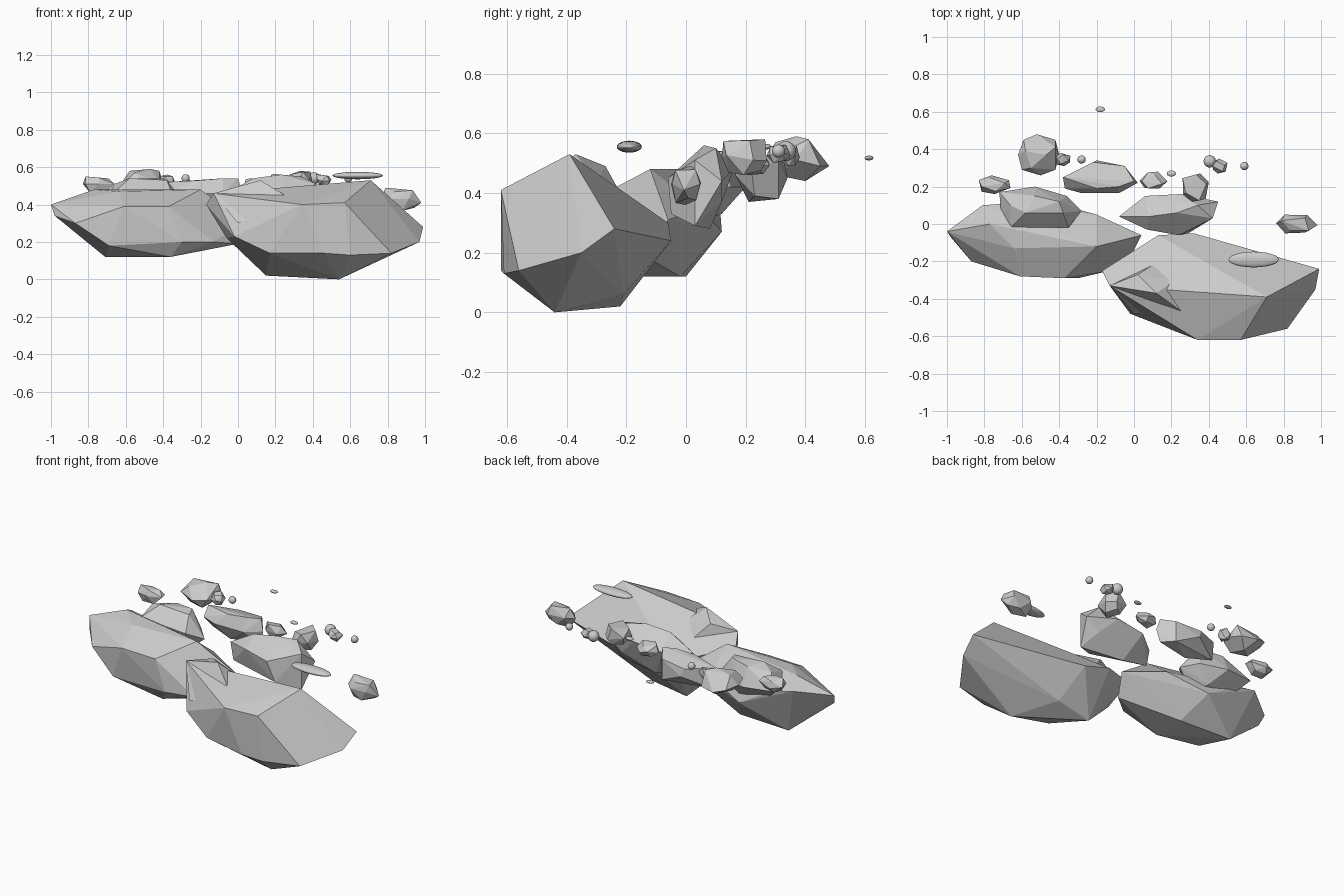
import bpy
import bmesh
import math
import random
from mathutils import Vector

default_cube = bpy.data.objects.get("Cube")
if default_cube:
    bpy.data.objects.remove(default_cube, do_unlink=True)

# Single stone colour shared by every part
stone = bpy.data.materials.new("stone_grey")
stone.use_nodes = True
stone.diffuse_color = (0.6, 0.6, 0.6, 1)
stone.node_tree.nodes["Principled BSDF"].inputs["Base Color"].default_value = stone.diffuse_color


def faceted_hull(name, points):
    """Flat-faced boulder wrapped tightly around its corner points."""
    bm = bmesh.new()
    for point in points:
        bm.verts.new(point)
    hull = bmesh.ops.convex_hull(bm, input=list(bm.verts))
    spare = set(hull["geom_interior"] + hull["geom_unused"])
    loose = [item for item in spare if isinstance(item, bmesh.types.BMVert)]
    bmesh.ops.delete(bm, geom=loose, context="VERTS")
    # Merge nearly coplanar triangles into broad facets
    bmesh.ops.dissolve_limit(bm, angle_limit=math.radians(5), verts=list(bm.verts), edges=list(bm.edges))
    bmesh.ops.recalc_face_normals(bm, faces=list(bm.faces))
    mesh = bpy.data.meshes.new(name)
    bm.to_mesh(mesh)
    bm.free()
    mesh.materials.append(stone)
    rock = bpy.data.objects.new(name, mesh)
    bpy.context.collection.objects.link(rock)
    return rock


def chipped_rock(name, low, high, seed):
    """Irregular rock made of three uneven rings, fitted into a box."""
    rng = random.Random(seed)
    points = []
    for sides, radius, height in ((4, 0.65, -1), (6, 1, -0.1), (4, 0.75, 0.9)):
        start = rng.uniform(0, math.tau)
        for step in range(sides):
            angle = start + math.tau * (step + rng.uniform(-0.2, 0.2)) / sides
            reach = radius * rng.uniform(0.85, 1.1)
            lift = height + rng.uniform(-0.25, 0.25)
            points.append(Vector((reach * math.cos(angle), reach * math.sin(angle), lift)))
    for axis in range(3):
        smallest = min(point[axis] for point in points)
        span = max(point[axis] for point in points) - smallest
        for point in points:
            fraction = (point[axis] - smallest) / span
            point[axis] = low[axis] + fraction * (high[axis] - low[axis])
    return faceted_hull(name, points)


def smooth_pebble(name, centre, radii):
    """Rounded pebble, either a ball or a flattened disc."""
    bpy.ops.mesh.primitive_uv_sphere_add(segments=24, ring_count=12, radius=1, location=centre)
    pebble = bpy.context.object
    pebble.name = name
    pebble.scale = radii
    pebble.data.materials.append(stone)
    bpy.ops.object.shade_smooth()
    return pebble


# Large front boulder: front face, underside, crest, ends and back
faceted_hull("front_boulder", [
    (.34, -.62, .4), (.57, -.62, .41), (.46, -.62, .14), (.6, -.61, .13), (.17, -.55, .14),
    (.15, -.22, .02), (.38, -.21, .06), (.54, -.44, 0),
    (.71, -.39, .53), (-.13, -.33, .46), (-.17, -.25, .4),
    (-.02, -.48, .23), (-.06, -.3, .22),
    (.99, -.24, .28), (.97, -.35, .2), (.82, -.56, .14),
    (.32, -.05, .24), (.13, -.06, .3), (.58, -.15, .22), (.32, -.19, .4),
])

# Raised shoulder on the left part of the front boulder's crest
faceted_hull("front_boulder_shoulder", [
    (.12, -.37, .53), (.02, -.27, .49), (-.13, -.33, .46), (.22, -.3, .44),
    (.3, -.5, .42), (0, -.48, .3), (.1, -.22, .4),
])

# Large left-hand boulder, set further back
faceted_hull("rear_boulder", [
    (-.61, -.28, .39), (-.37, -.29, .39), (-.69, -.25, .18), (-.3, -.29, .2),
    (-.71, 0, .12), (-.36, -.23, .12), (-.36, -.02, .12),
    (-1, -.04, .4), (-.98, -.07, .34), (-.87, -.2, .3),
    (-.77, 0, .48), (-.64, -.13, .47), (-.2, -.12, .48), (-.81, .1, .43),
    (-.68, .11, .4), (-.45, .12, .27), (-.2, .05, .35),
    (.04, -.06, .31), (0, -.14, .19), (-.13, -.25, .2),
])

# Medium boulder bridging the two large ones
faceted_hull("bridging_boulder", [
    (-.08, .04, .45), (.07, -.03, .47), (.24, -.06, .45), (.29, -.05, .33),
    (.42, .03, .51), (.45, .12, .44), (.25, .16, .48), (.06, .15, .46),
    (.08, .04, .54), (.23, .06, .56), (.34, .1, .55),
    (-.06, .04, .34), (.15, .08, .28), (.42, .03, .29), (.36, .12, .37),
])

# Rock resting on the rear boulder: waist, crown and base
faceted_hull("perched_rock", [
    (-.72, .17, .43), (-.53, .2, .42), (-.36, .15, .42), (-.28, .07, .4),
    (-.35, -.02, .45), (-.66, -.02, .47), (-.71, .04, .42),
    (-.66, .1, .51), (-.53, .15, .53), (-.4, .12, .54), (-.38, .06, .53), (-.58, .06, .54),
    (-.62, .06, .32), (-.4, .03, .3), (-.45, .12, .33),
])

# Long slab behind the boulders: crown, waist and base
faceted_hull("long_back_rock", [
    (-.38, .25, .52), (-.2, .19, .53), (-.08, .2, .54), (0, .23, .54), (-.05, .31, .51), (-.22, .33, .5),
    (-.37, .19, .47), (-.28, .165, .46), (-.08, .165, .46), (.02, .22, .47), (-.2, .34, .45),
    (-.36, .26, .39), (-.2, .21, .37), (-.05, .31, .38), (0, .23, .39),
])

# Tall rock at the back: crown, waist and base
faceted_hull("tall_back_rock", [
    (-.55, .3, .57), (-.47, .37, .59), (-.42, .41, .58), (-.58, .39, .58),
    (-.62, .37, .52), (-.6, .29, .53), (-.5, .26, .51), (-.42, .29, .52),
    (-.4, .37, .51), (-.42, .45, .49), (-.52, .48, .49), (-.59, .45, .51),
    (-.56, .33, .46), (-.48, .4, .44), (-.46, .3, .46),
])

# Smaller chipped rocks: name, lowest corner, highest corner
chipped = [
    ("left_rock", (-.83, .16, .46), (-.66, .26, .55)),
    ("centre_rock", (.03, .19, .46), (.18, .28, .54)),
    ("right_back_rock", (.26, .12, .46), (.4, .27, .58)),
    ("right_end_rock", (.76, -.05, .36), (.98, .05, .49)),
    ("left_chip", (-.42, .31, .49), (-.34, .38, .56)),
    ("right_chip", (.42, .27, .5), (.5, .35, .56)),
]
for seed, (name, low, high) in enumerate(chipped):
    chipped_rock(name, low, high, seed)

# Round pebbles: name, centre, radius
for name, centre, radius in (
    ("left_pebble", (-.28, .345, .54), .022),
    ("middle_pebble", (.405, .335, .54), .033),
    ("right_pebble", (.59, .31, .54), .022),
):
    smooth_pebble(name, centre, (radius, radius, radius))

# Flattened pebbles
smooth_pebble("flat_top_stone", (.64, -.19, .555), (.135, .042, .02))
smooth_pebble("flat_far_pebble", (-.18, .613, .517), (.025, .015, .008))
smooth_pebble("flat_centre_pebble", (.2, .27, .555), (.025, .016, .009))
